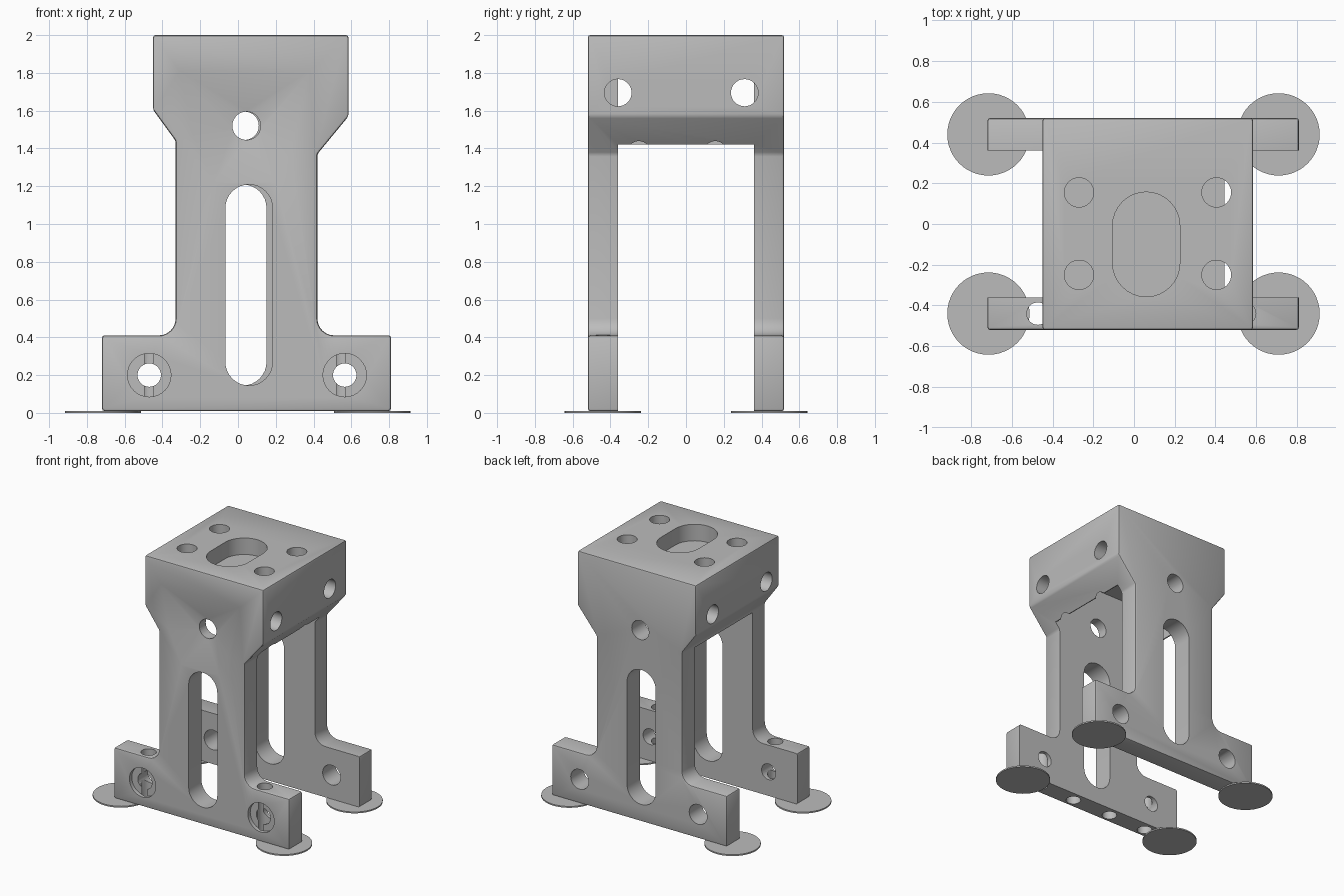
import bpy, bmesh, math
from mathutils import Vector

cube = bpy.data.objects.get("Cube")
if cube:
    bpy.data.objects.remove(cube, do_unlink=True)

grey = bpy.data.materials.new("plain_grey")
grey.use_nodes = True
grey.diffuse_color = (0.5, 0.5, 0.5, 1)
grey.node_tree.nodes["Principled BSDF"].inputs["Base Color"].default_value = (0.5, 0.5, 0.5, 1)

PLACE = {"x": lambda u, v, d: (d, u, v),
         "y": lambda u, v, d: (u, d, v),
         "z": lambda u, v, d: (u, v, d)}


def finish(name, bm):
    bmesh.ops.recalc_face_normals(bm, faces=bm.faces)
    mesh = bpy.data.meshes.new(name)
    bm.to_mesh(mesh)
    bm.free()
    mesh.materials.append(grey)
    ob = bpy.data.objects.new(name, mesh)
    bpy.context.collection.objects.link(ob)
    return ob


def prism(name, outline, axis, start, end):
    """Extrude a closed outline along an axis."""
    bm = bmesh.new()
    rings = [[bm.verts.new(PLACE[axis](u, v, d)) for u, v in outline] for d in (start, end)]
    for ring in rings:
        bm.faces.new(ring)
    n = len(outline)
    for i in range(n):
        j = (i + 1) % n
        bm.faces.new((rings[0][i], rings[0][j], rings[1][j], rings[1][i]))
    return finish(name, bm)


def arc(cu, cv, r, a0, a1, steps):
    angles = [math.radians(a0 + (a1 - a0) * i / steps) for i in range(steps + 1)]
    return [(cu + r * math.cos(a), cv + r * math.sin(a)) for a in angles]


def capsule(cu, cv, r, half):
    return arc(cu, cv + half, r, 0, 180, 16) + arc(cu, cv - half, r, 180, 360, 16)


def circle(cu, cv, r):
    return arc(cu, cv, r, 0, 360, 32)[:-1]


def rect(u0, v0, u1, v1):
    return [(u0, v0), (u1, v0), (u1, v1), (u0, v1)]


def apply_modifier(ob, kind, **settings):
    mod = ob.modifiers.new(kind.lower(), kind)
    for key, value in settings.items():
        setattr(mod, key, value)
    bpy.context.view_layer.objects.active = ob
    bpy.ops.object.modifier_apply(modifier=mod.name)


def cut(ob, cutter):
    apply_modifier(ob, "BOOLEAN", operation="DIFFERENCE", solver="EXACT", object=cutter)
    bpy.data.objects.remove(cutter, do_unlink=True)


# Bracket silhouette with filleted feet and a flared head
outline = [(-0.72, 0.01), (0.81, 0.01), (0.81, 0.41)]
outline += arc(0.51, 0.5, 0.09, 270, 180, 6)
outline += [(0.42, 1.37), (0.585, 1.57), (0.585, 2.0), (-0.45, 2.0), (-0.45, 1.605), (-0.33, 1.44)]
outline += arc(-0.42, 0.5, 0.09, 0, -90, 6)
outline += [(-0.72, 0.41)]
body = prism("bracket_body", outline, "y", -0.52, 0.52)
apply_modifier(body, "BEVEL", width=0.013, segments=2, limit_method="ANGLE",
               angle_limit=math.radians(30))

# Open space between the legs and the hollow under the head
gap = [(-1, -0.2), (1, -0.2), (1, 1.42), (0.455, 1.42), (0.455, 1.84),
       (-0.32, 1.84), (-0.32, 1.42), (-1, 1.42)]
cut(body, prism("gap_cutter", gap, "y", -0.36, 0.36))

# Sunken funnel around the front hole
bm = bmesh.new()
rim = [(-0.31, 1.81), (0.38, 1.81), (0.28, 1.40), (0.20, 1.22), (-0.13, 1.22), (-0.24, 1.47)]
middle = Vector((0.045, 1.52))
for u, v in rim:
    bm.verts.new((u, -0.52, v))
    far = middle + (Vector((u, v)) - middle) * 1.05
    bm.verts.new((far.x, -0.53, far.y))
for u, v in circle(middle.x, middle.y, 0.08):
    bm.verts.new((u, -0.44, v))
hull = bmesh.ops.convex_hull(bm, input=bm.verts)
spare = [g for g in hull["geom_interior"] if isinstance(g, bmesh.types.BMVert)]
bmesh.ops.delete(bm, geom=spare, context="VERTS")
cut(body, finish("funnel_cutter", bm))

# Slots, round holes and foot holes in both legs
for near, far, shift, foot_r in ((-0.6, -0.3, 0.0, 0.062), (0.3, 0.6, -0.01, 0.078)):
    slot_x = 0.058 if near < 0 else 0.026
    cut(body, prism("slot_cutter", capsule(slot_x, 0.677, 0.125, 0.407), "y", near, far))
    cut(body, prism("hole_cutter", circle(0.045 + shift, 1.52, 0.075), "y", near, far))
    for x in (-0.47, 0.565):
        cut(body, prism("foot_hole_cutter", circle(x, 0.2, foot_r), "y", near, far))

# Front foot counterbores and vertical holes
for x in (-0.47, 0.565):
    cut(body, prism("counterbore_cutter", circle(x, 0.2, 0.115), "y", -0.6, -0.49))
for x in (-0.472, 0.543):
    cut(body, prism("upright_hole_cutter", circle(x, -0.44, 0.055), "z", -0.1, 0.6))
for x in (-0.13, 0.22):
    cut(body, prism("blind_hole_cutter", circle(x, -0.44, 0.055), "z", -0.1, 0.1))

# Side holes through the head
for y in (-0.36, 0.31):
    for a, b in ((-0.6, -0.25), (0.4, 0.7)):
        cut(body, prism("side_hole_cutter", circle(y, 1.695, 0.072), "x", a, b))

# Top pocket and screw holes
cut(body, prism("pocket_cutter", capsule(0.06, -0.10, 0.165, 0.092), "z", 1.87, 2.1))
for y in (-0.25, 0.155):
    for x in (-0.27, 0.405):
        ring = circle(x, y, 0.072)
        cut(body, prism("top_hole_cutter", ring, "z", 1.87, 2.1))
        edge = sorted((p for p in ring if p[0] > 0.445), key=lambda p: p[1])
        if edge:
            cut(body, prism("breakout_cutter", edge, "z", 1.3, 1.95))

# Thin round pads under the feet
parts = [body]
for side, x in (("right", -0.715), ("left", 0.71)):
    for end, y in (("front", -0.44), ("back", 0.44)):
        pad = arc(x, y, 0.202, 0, 360, 48)[:-1]
        parts.append(prism(f"{end}_{side}_pad", pad, "z", 0.0, 0.011))

# Smooth shading with sharp edges kept
bpy.ops.object.select_all(action="DESELECT")
for ob in parts:
    ob.select_set(True)
bpy.context.view_layer.objects.active = body
bpy.ops.object.shade_smooth_by_angle(angle=math.radians(30))
